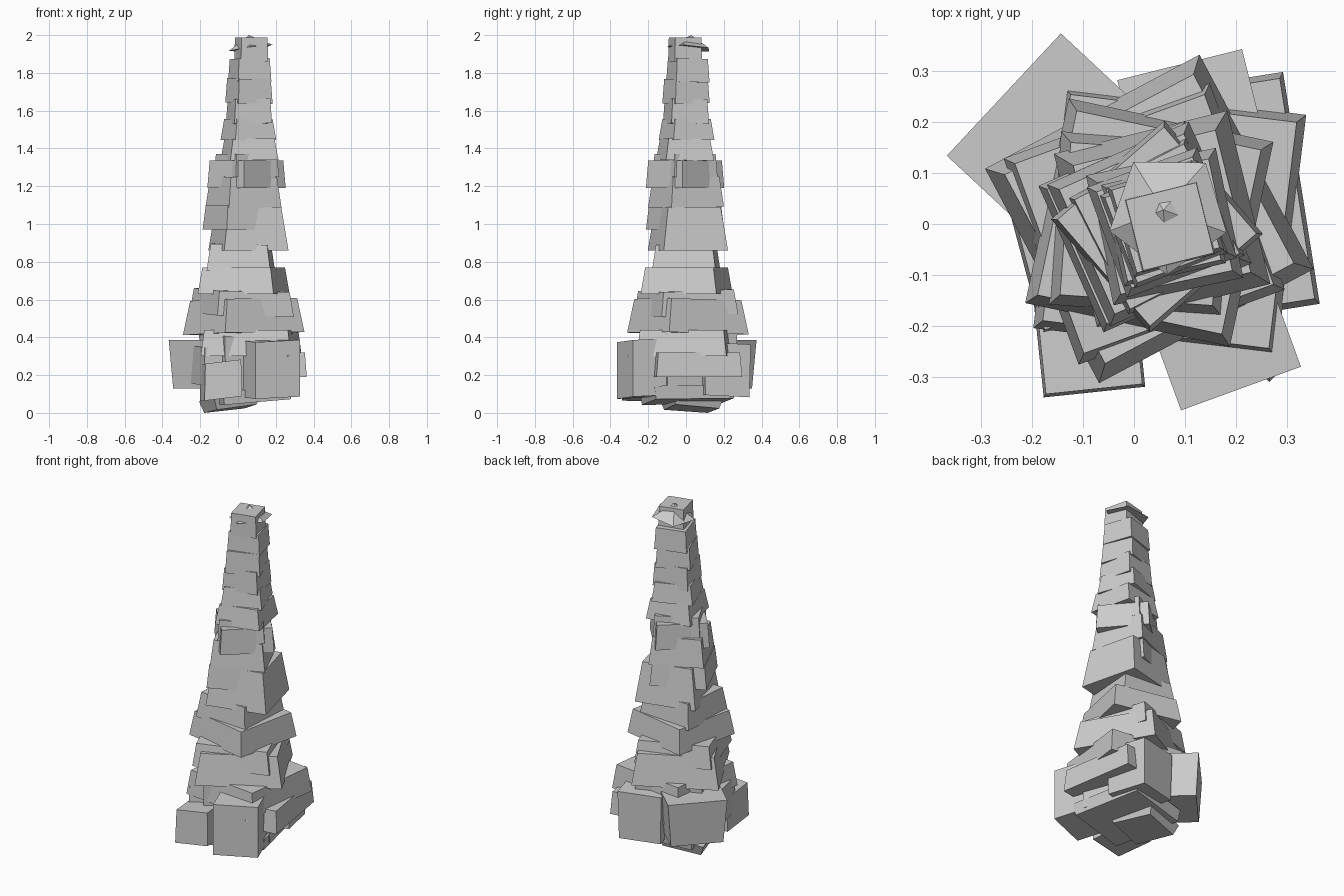
import bpy, bmesh, math
from mathutils import Matrix, Vector

stone = bpy.data.materials.new("grey_stone")
stone.diffuse_color = (0.6, 0.6, 0.6, 1)


def finish(bm, name):
    bmesh.ops.recalc_face_normals(bm, faces=bm.faces)
    me = bpy.data.meshes.new(name)
    bm.to_mesh(me)
    bm.free()
    me.materials.append(stone)
    ob = bpy.data.objects.new(name, me)
    bpy.context.collection.objects.link(ob)
    return ob


def block(name, x, y, z0, z1, hx, hy, taper, rot, sx=0.0, sy=0.0):
    """Four-sided tapered stone; hx, hy = half size at the bottom, taper = top scale."""
    bm = bmesh.new()
    bmesh.ops.create_cube(bm, size=2)
    turn = Matrix.Rotation(math.radians(rot), 3, 'Z')
    for v in bm.verts:
        k = taper if v.co.z > 0 else 1
        z = z1 if v.co.z > 0 else z0
        p = turn @ Vector((v.co.x * hx * k, v.co.y * hy * k, 0))
        z += sx * p.x + sy * p.y
        v.co = (x + p.x, y + p.y, min(2, max(0, z)))
    return finish(bm, name)


def cone(name, base, tip, radius, sides, rot=0):
    """Pointed stone from base to tip."""
    bm = bmesh.new()
    base, tip = Vector(base), Vector(tip)
    d = tip - base
    m = (Matrix.Translation((base + tip) / 2) @ Matrix.Rotation(math.radians(rot), 4, 'Z')
         @ Vector((0, 0, 1)).rotation_difference(d).to_matrix().to_4x4())
    bmesh.ops.create_cone(bm, cap_ends=True, segments=sides, radius1=radius,
                          radius2=0, depth=d.length, matrix=m)
    return finish(bm, name)


# stacked courses of the spire: x, y, z0, z1, half size, taper, rotation, slope
courses = [
    (0.070, -0.005, 1.86, 1.988, 0.074, 0.96, 14, 0.0),
    (0.062, 0.010, 1.75, 1.875, 0.092, 0.92, 17, 0.02),
    (0.058, 0.000, 1.64, 1.77, 0.097, 0.92, 21, -0.02),
    (0.058, 0.000, 1.53, 1.66, 0.102, 0.92, 13, 0.02),
    (0.055, 0.003, 1.445, 1.555, 0.115, 0.87, 20, 0.0),
    (0.060, -0.005, 1.335, 1.45, 0.130, 0.86, 12, 0.02),
    (0.045, -0.005, 1.25, 1.37, 0.128, 0.94, 27, 0.0),
    (0.045, -0.005, 1.19, 1.335, 0.147, 0.94, 41, 0.0),
    (0.030, 0.000, 1.09, 1.25, 0.152, 0.88, 24, -0.02),
    (0.020, -0.005, 0.97, 1.10, 0.157, 0.92, 24, 0.0),
    (0.055, 0.010, 0.86, 1.09, 0.175, 0.82, 14, 0.0),
    (0.015, 0.000, 0.75, 0.895, 0.170, 0.88, -4, -0.02),
    (0.030, 0.003, 0.63, 0.77, 0.205, 0.90, -12, 0.0),
    (0.030, 0.010, 0.42, 0.60, 0.238, 0.88, 28, 0.02),
    (0.020, 0.000, 0.52, 0.65, 0.215, 0.92, 20, -0.03),
]
for i, (x, y, z0, z1, h, t, r, s) in enumerate(courses):
    block(f"spire_course_{i + 1}", x, y, z0, z1, h, h, t, r, s, -s)

# crooked slabs and boulders around the foot
block("shoulder_slab", 0.07, 0.005, 0.30, 0.44, 0.24, 0.24, 0.93, -7)
block("left_boulder", -0.16, 0.165, 0.13, 0.385, 0.145, 0.115, 1.13, 47)
block("front_boulder", 0.172, -0.219, 0.085, 0.385, 0.125, 0.11, 1.0, 20, 0.03, 0.06)
block("right_slab", 0.165, 0.045, 0.19, 0.32, 0.165, 0.23, 0.95, 9)
block("front_left_boulder", -0.09, -0.21, 0.075, 0.27, 0.10, 0.12, 0.95, 6, 0.12, 0.0)
block("back_boulder", 0.12, 0.19, 0.09, 0.37, 0.12, 0.12, 1.05, 14, 0.0, -0.05)
block("left_slab", -0.10, -0.01, 0.16, 0.36, 0.13, 0.18, 0.95, 15, 0.05, 0.05)
block("foot_core", 0.04, 0.02, 0.09, 0.42, 0.18, 0.19, 1.05, 20, 0.04, 0.04)
block("foot_plate", 0.06, 0.01, 0.06, 0.13, 0.18, 0.21, 1.05, 12, 0.08, 0.03)
block("bottom_plate", -0.04, 0.03, 0.02, 0.09, 0.11, 0.12, 1.2, 16, 0.15, -0.05)

# low five-sided peak whose corners poke out through the top stone
cone("cap_peak", (0.065, 0.02, 1.93), (0.06, 0.03, 2.0), 0.122, 5, 35)

# chip on the front boulder
cone("boulder_chip", (0.265, -0.275, 0.295), (0.27, -0.265, 0.37), 0.035, 4)
